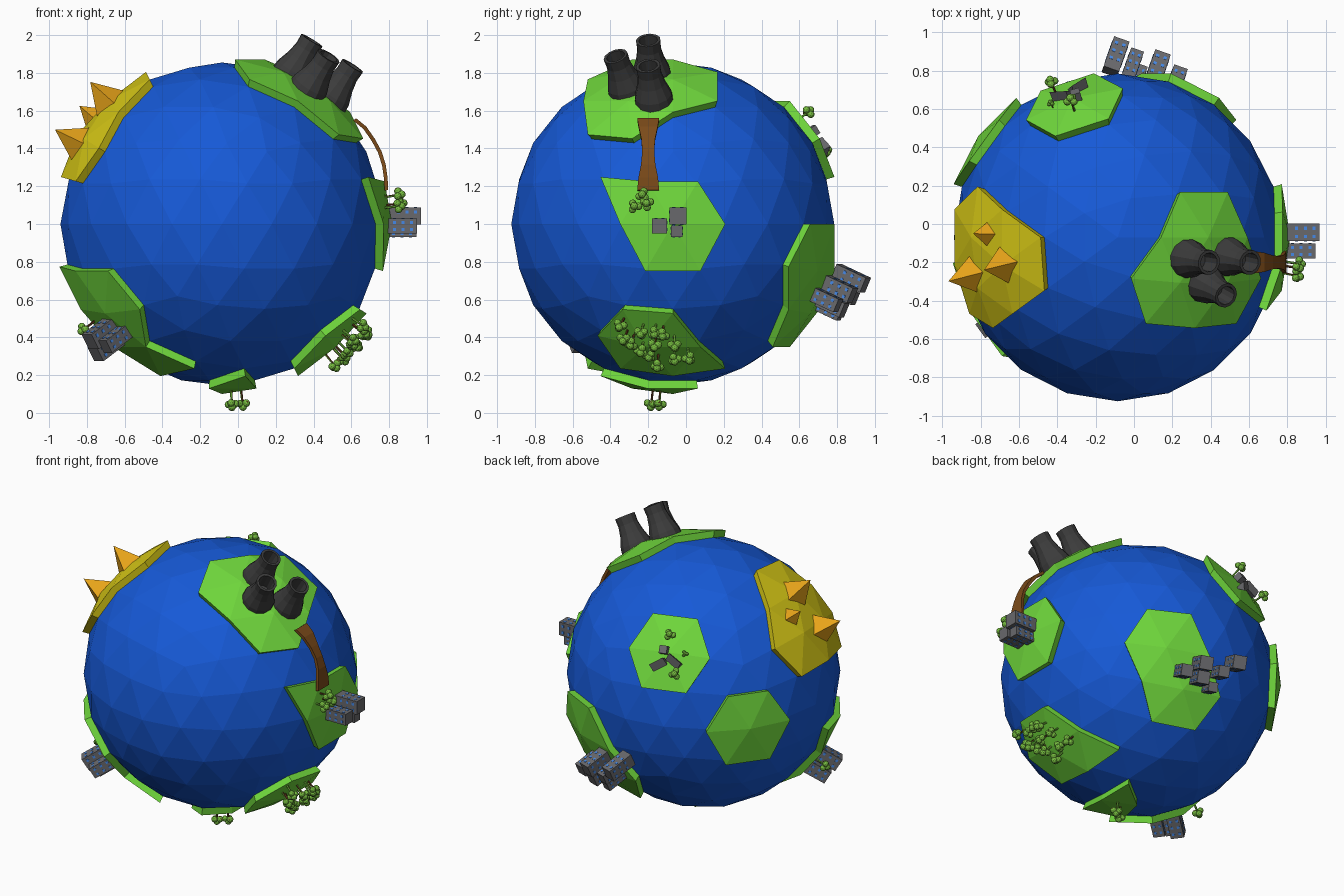
import bpy, bmesh, math
from mathutils import Vector, Matrix

if "Cube" in bpy.data.objects:
    bpy.data.objects.remove(bpy.data.objects["Cube"])

C = Vector((-0.085, -0.07, 1.0))   # planet centre
R, RT = 0.855, 0.9                 # sea level, land level


def mat(name, r, g, b):
    m = bpy.data.materials.new(name)
    m.diffuse_color = (r, g, b, 1)
    m.use_nodes = True
    m.node_tree.nodes["Principled BSDF"].inputs["Base Color"].default_value = m.diffuse_color
    return m


SEA = mat("sea", 0.008, 0.1, 0.68)
GRASS = mat("grass", 0.16, 0.68, 0.045)
SAND = mat("sand", 0.68, 0.58, 0.008)
STONE = mat("pyramid_stone", 0.8, 0.37, 0.01)
SOOT = mat("soot", 0.045, 0.045, 0.045)
WOOD = mat("wood", 0.2, 0.07, 0.01)
BARK = mat("bark", 0.1, 0.03, 0.01)
LEAF = mat("leaf", 0.18, 0.5, 0.05)
WALL = mat("wall", 0.14, 0.14, 0.15)
GLASS = mat("glass", 0.06, 0.25, 0.8)


def obj(name, bm, *mats):
    me = bpy.data.meshes.new(name)
    bm.to_mesh(me)
    bm.free()
    for m in mats:
        me.materials.append(m)
    o = bpy.data.objects.new(name, me)
    bpy.context.collection.objects.link(o)
    return o


def frame(pos, axis):
    return Matrix.Translation(pos) @ Vector(axis).to_track_quat('Z', 'Y').to_matrix().to_4x4()


def box(bm, m, centre, size, idx=0):
    t = m @ Matrix.Translation(centre) @ Matrix.Diagonal((*size, 1))
    vs = bmesh.ops.create_cube(bm, size=1, matrix=t)["verts"]
    for f in {f for v in vs for f in v.link_faces}:
        f.material_index = idx


# ocean: low-poly ball; land areas are groups of its faces raised outward
ocean = bmesh.new()
bmesh.ops.create_icosphere(ocean, subdivisions=3, radius=1)
used = set()


def land(name, material, hexes, tris=()):
    faces = set()
    for h in hexes:
        h = Vector(h)
        faces |= set(min(ocean.verts, key=lambda v: (v.co - h).length).link_faces)
    for t in tris:
        t = Vector(t).normalized()
        faces.add(min(ocean.faces, key=lambda f: (f.calc_center_median().normalized() - t).length))
    used.update(faces)
    bm = bmesh.new()
    top, low = {}, {}
    for v in {v for f in faces for v in f.verts}:
        top[v] = bm.verts.new(C + v.co * RT)
        low[v] = bm.verts.new(C + v.co * R)
    for f in faces:
        bm.faces.new([top[v] for v in f.verts])
        for l in f.loops:
            if sum(g in faces for g in l.edge.link_faces) == 1:
                a, b = l.vert, l.link_loop_next.vert
                bm.faces.new((top[b], top[a], low[a], low[b]))
    for v in [v for v in low.values() if not v.link_faces]:
        bm.verts.remove(v)
    return obj(name, bm, material)


land("industrial_land", GRASS, [(.362, -.263, .895), (.526, 0, .851), (.638, -.263, .724)])
land("east_land", GRASS, [(1, 0, 0)], [(.923, -.298, .169)])
land("forest_land", GRASS, [(.671, -.163, -.724)], [(.515, .157, -.823)])
land("south_island", GRASS, [], [(.046, -.14, -.974), (.092, -.282, -.94), (.147, 0, -.975)])
land("west_land", GRASS, [(-.688, -.5, -.526)],
     [(-.88, -.282, -.338), (-.482, -.351, -.781), (-.324, -.43, -.823)])
land("north_city_land", GRASS, [(.263, .809, -.526), (.447, .851, -.276)])
land("village_land", GRASS, [(-.263, .809, .526)])
land("empty_land", GRASS, [(-.809, .588, 0)])
land("desert", SAND, [(-.671, -.163, .724), (-.851, 0, .526), (-.818, -.273, .506)])

bmesh.ops.delete(ocean, geom=list(used), context='FACES')
bmesh.ops.transform(ocean, matrix=Matrix.Translation(C) @ Matrix.Scale(R, 4), verts=ocean.verts)
obj("ocean", ocean, SEA)

# desert pyramids
bm = bmesh.new()
for d, r, h in [((-.671, -.163, .724), .1, .16), ((-.85, -.22, .48), .1, .16), ((-.76, .02, .63), .065, .1)]:
    d = Vector(d).normalized()
    bmesh.ops.create_cone(bm, cap_ends=True, segments=4, radius1=r, radius2=0, depth=h,
                          matrix=frame(C + d * (.88 + h / 2), d))
obj("pyramids", bm, STONE)

# cooling towers: open hourglass shells
PROFILE = [(.107, -.03), (.1, .03), (.076, .1), (.064, .16), (.066, .215), (.05, .215), (.047, .1)]
N = 12
for i, (base, top) in enumerate([((.28, -.18, 1.79), (.39, -.2, 1.97)),
                                 ((.49, -.17, 1.66), (.605, -.2, 1.835)),
                                 ((.37, -.31, 1.715), (.475, -.37, 1.88))]):
    base, top = Vector(base), Vector(top)
    m = frame(base, (top - base).normalized())
    bm = bmesh.new()
    rings = [[bm.verts.new(m @ Vector((r * math.cos(k * math.tau / N), r * math.sin(k * math.tau / N), z)))
              for k in range(N)] for r, z in PROFILE]
    for a, b in zip(rings, rings[1:]):
        for k in range(N):
            bm.faces.new((a[k], a[(k + 1) % N], b[(k + 1) % N], b[k]))
    bm.faces.new(rings[-1])
    obj(f"cooling_tower_{i + 1}", bm, SOOT)

# curved bridge between two land areas
bm = bmesh.new()
path = [(.625, 1.56, .058), (.68, 1.515, .05), (.725, 1.45, .036), (.76, 1.385, .032),
        (.782, 1.315, .038), (.792, 1.245, .052), (.795, 1.18, .058)]
rows = []
for x, z, w in path:
    n = Vector((x - C.x, 0, z - C.z)).normalized() * .02
    p = Vector((x, -.2, z))
    y = Vector((0, w, 0))
    rows.append([bm.verts.new(q) for q in (p - y, p + y, p + y - n, p - y - n)])
for a, b in zip(rows, rows[1:]):
    for k in range(4):
        bm.faces.new((a[k], a[(k + 1) % 4], b[(k + 1) % 4], b[k]))
bm.faces.new(rows[0])
bm.faces.new(rows[-1])
bmesh.ops.recalc_face_normals(bm, faces=bm.faces)
obj("bridge", bm, WOOD)


# city blocks with small windows; each entry: direction of roof centre, width, roof radius
def city(name, axis, blocks):
    bm = bmesh.new()
    for d, w, r in blocks:
        m = frame(C + Vector(d).normalized() * r, axis)
        box(bm, m, (0, 0, -.09), (w, w, .18))
        for k in range(4):
            side = m @ Matrix.Rotation(k * math.pi / 2, 4, 'Z')
            for u in (-.24, .24):
                for z in (-.03, -.075, -.12):
                    box(bm, side, (u * w, w / 2, z), (w * .2, .004, .016), 1)
    obj(name, bm, WALL, GLASS)


city("east_city", (1, 0, 0), [((1, .025, .04), .09, 1.055), ((1, -.068, -.01), .078, 1.035),
                              ((1, .02, -.037), .062, 1.03)])
city("west_city", (-.688, -.5, -.526), [((-.66, -.45, -.59), .09, 1.05), ((-.6, -.5, -.63), .075, 1.035),
                                        ((-.64, -.38, -.66), .085, 1.04)])
city("north_city", (.3, .85, -.4), [((.316, .851, -.42), .075, 1.03), ((.22, .906, -.36), .085, 1.05),
                                    ((.21, .873, -.44), .08, 1.04), ((.095, .92, -.378), .07, 1.05),
                                    ((.015, .954, -.303), .085, 1.07), ((.122, .871, -.475), .06, 1.02)])

# village: a block and two gabled huts
bm = bmesh.new()
d = Vector((-.238, .81, .535)).normalized()
box(bm, frame(C + d * .9, d), (0, 0, 0), (.05, .05, .08))
for d, roll in [((-.226, .864, .449), .6), ((-.326, .815, .479), -.6)]:
    d = Vector(d).normalized()
    m = frame(C + d * .91, d) @ Matrix.Rotation(roll, 4, 'Z') @ Matrix.Diagonal((1.3, .8, 1, 1))
    bmesh.ops.create_cone(bm, cap_ends=True, segments=3, radius1=.04, radius2=.04, depth=.075,
                          matrix=m @ Matrix.Rotation(math.pi / 2, 4, 'Y') @ Matrix.Rotation(math.pi, 4, 'Z'))
obj("village_huts", bm, WALL)


# trees: thin trunk with a clump of leaf balls
def trees(name, dirs, s=1.0):
    bm = bmesh.new()
    for i, d in enumerate(dirs):
        d = Vector(d).normalized()
        m = frame(C + d * .87, d) @ Matrix.Rotation(i * 1.3, 4, 'Z')
        bmesh.ops.create_cone(bm, cap_ends=True, segments=6, radius1=.007 * s, radius2=.006 * s,
                              depth=.09 * s, matrix=m @ Matrix.Translation((0, 0, .045 * s)))
        n = len(bm.faces)
        for x, y, z, r in [(.02, 0, .09, .021), (-.012, .017, .088, .02), (-.012, -.017, .092, .02), (0, 0, .108, .021)]:
            bmesh.ops.create_icosphere(bm, subdivisions=2, radius=r * s,
                                       matrix=m @ Matrix.Translation((x * s, y * s, z * s)))
        bm.faces.ensure_lookup_table()
        for f in bm.faces[n:]:
            f.material_index = 1
    obj(name, bm, BARK, LEAF)


forest = [(-.29, -.56), (-.23, -.66), (-.175, -.60), (-.10, -.60), (-.175, -.70), (-.10, -.67), (-.085, -.78),
          (.01, -.67), (.01, -.745), (.09, -.74), (-.27, -.635), (-.055, -.61), (-.13, -.725)]
trees("forest_trees", [(math.sqrt(1 - y * y - z * z), y, z) for y, z in forest])
trees("east_trees", [(1, -.215, .1), (1, -.17, .165), (1, -.145, .115)])
trees("south_trees", [(.055, -.12, -1), (.115, -.075, -1)])
trees("west_tree", [(-.76, -.29, -.58)])
trees("village_trees", [(-.254, .745, .617), (-.36, .84, .4)])
trees("village_bush", [(-.38, .762, .526)], .55)
